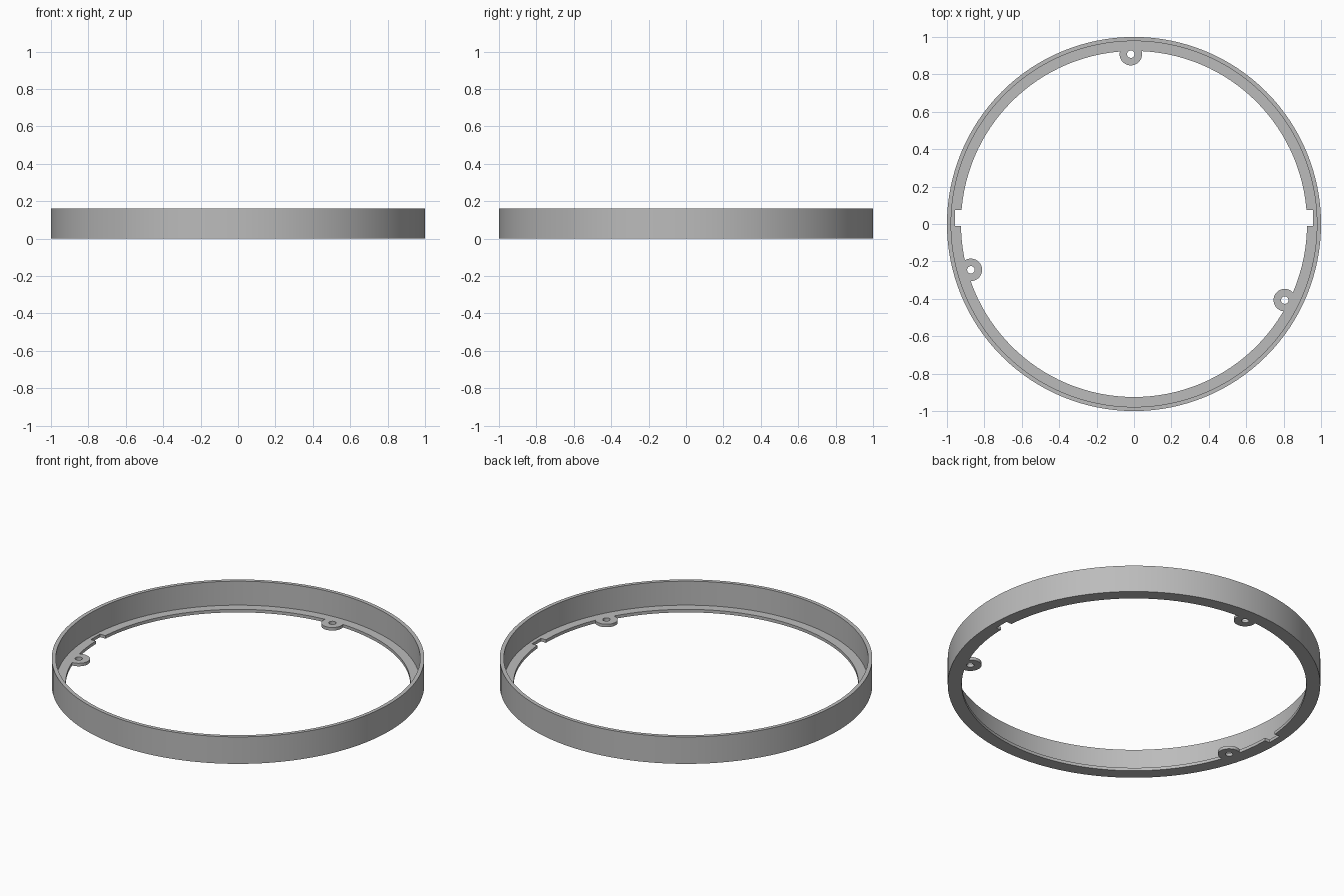
import bpy
import bmesh
import math
from mathutils import Matrix, Vector

cube = bpy.data.objects.get("Cube")
if cube:
    bpy.data.objects.remove(cube, do_unlink=True)

HEIGHT = 0.16
FLANGE = 0.018
SEGMENTS = 128

grey = bpy.data.materials.new("plain_grey")
grey.use_nodes = True
COLOUR = (0.5, 0.5, 0.5, 1)
grey.diffuse_color = COLOUR
grey.node_tree.nodes["Principled BSDF"].inputs["Base Color"].default_value = COLOUR


def make_object(name, bm):
    bmesh.ops.recalc_face_normals(bm, faces=bm.faces)
    mesh = bpy.data.meshes.new(name)
    bm.to_mesh(mesh)
    bm.free()
    mesh.materials.append(grey)
    obj = bpy.data.objects.new(name, mesh)
    bpy.context.collection.objects.link(obj)
    return obj


def cylinder(name, x, y, radius, bottom, top):
    bm = bmesh.new()
    place = Matrix.Translation((x, y, (bottom + top) / 2))
    bmesh.ops.create_cone(bm, cap_ends=True, segments=48, radius1=radius,
                          radius2=radius, depth=top - bottom, matrix=place)
    return make_object(name, bm)


def box(name, centre, size):
    bm = bmesh.new()
    place = Matrix.Translation(centre) @ Matrix.Diagonal((*size, 1))
    bmesh.ops.create_cube(bm, size=1, matrix=place)
    return make_object(name, bm)


def combine(target, tool, operation):
    tool.hide_render = True
    mod = target.modifiers.new(tool.name, "BOOLEAN")
    mod.operation = operation
    mod.solver = "EXACT"
    mod.object = tool
    bpy.context.view_layer.objects.active = target
    bpy.ops.object.modifier_apply(modifier=mod.name)
    bpy.data.objects.remove(tool, do_unlink=True)


# Ring: thin wall with an inward flange at the base, turned from an L profile
profile = [(0.925, 0), (1, 0), (1, HEIGHT), (0.978, HEIGHT),
           (0.978, FLANGE), (0.925, FLANGE)]
bm = bmesh.new()
verts = [bm.verts.new((r, 0, z)) for r, z in profile]
edges = [bm.edges.new((v, verts[i - 1])) for i, v in enumerate(verts)]
bmesh.ops.spin(bm, geom=verts + edges, axis=Vector((0, 0, 1)), cent=(0, 0, 0),
               angle=math.tau, steps=SEGMENTS, use_duplicate=False)
bmesh.ops.remove_doubles(bm, verts=bm.verts, dist=0.0001)
ring = make_object("flanged_ring", bm)

# Notches on both sides of the flange
for side in (-1, 1):
    notch = box("notch_cutter", (side * 0.88, 0.033, 0), (0.154, 0.085, 0.1))
    combine(ring, notch, "DIFFERENCE")

# Three screw tabs with holes
for x, y in [(-0.017, 0.908), (-0.872, -0.245), (0.806, -0.407)]:
    combine(ring, cylinder("screw_tab", x, y, 0.06, 0, FLANGE), "UNION")
    combine(ring, cylinder("hole_cutter", x, y, 0.02, -0.1, 0.1), "DIFFERENCE")

# Smooth the round walls, keep the corners sharp
bpy.ops.object.select_all(action="DESELECT")
ring.select_set(True)
bpy.context.view_layer.objects.active = ring
bpy.ops.object.shade_smooth_by_angle(angle=math.radians(30))
